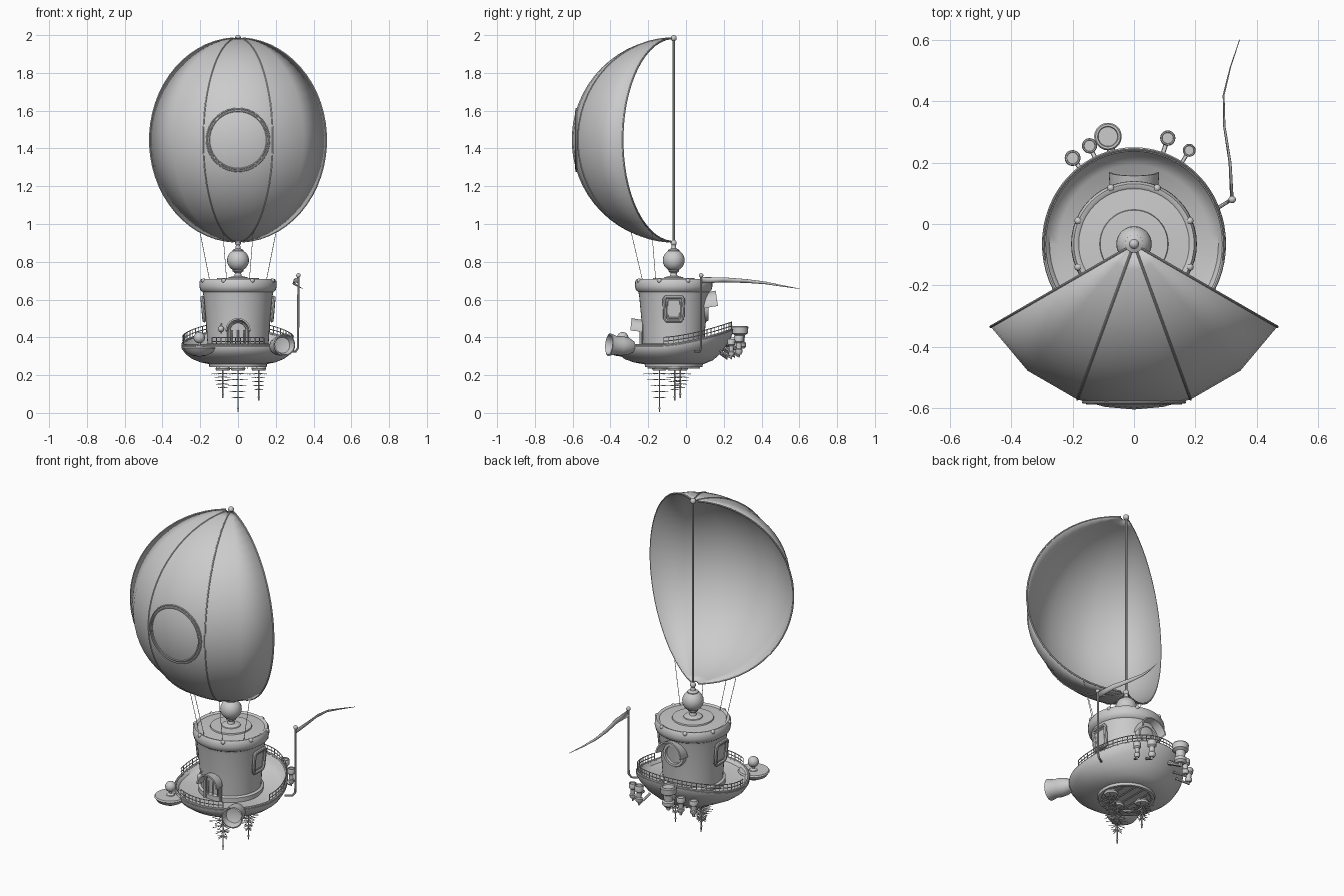
import bpy, bmesh, math
from math import sin, cos, radians, pi
from mathutils import Vector

if "Cube" in bpy.data.objects:
    bpy.data.objects.remove(bpy.data.objects["Cube"])

grey = bpy.data.materials.new("plain grey")
grey.use_nodes = True
grey.diffuse_color = (0.6, 0.6, 0.6, 1)
grey.node_tree.nodes["Principled BSDF"].inputs["Base Color"].default_value = (0.6, 0.6, 0.6, 1)
CY = -0.065   # y of the mast and tower axis


def finish(name, mesh, loc=(0, 0, 0), axis=None):
    mesh.materials.clear()
    mesh.materials.append(grey)
    ob = bpy.data.objects.new(name, mesh)
    ob.location = loc
    if axis:
        ob.rotation_euler = Vector(axis).to_track_quat('Z', 'Y').to_euler()
    bpy.context.collection.objects.link(ob)
    bpy.ops.object.select_all(action='DESELECT')
    ob.select_set(True)
    bpy.context.view_layer.objects.active = ob
    bpy.ops.object.shade_smooth_by_angle(angle=radians(40))
    return ob


def lathe(name, profile, loc=(0, 0, 0), axis=None, steps=32, arc=2 * pi, warp=None):
    """Spin a (radius, height) profile about its own axis."""
    bm = bmesh.new()
    vs = [bm.verts.new((r, 0, z)) for r, z in profile]
    es = [bm.edges.new(p) for p in zip(vs, vs[1:])]
    bmesh.ops.spin(bm, geom=vs + es, cent=(0, 0, 0), axis=(0, 0, 1), angle=arc, steps=steps)
    bmesh.ops.remove_doubles(bm, verts=bm.verts[:], dist=1e-5)
    bmesh.ops.recalc_face_normals(bm, faces=bm.faces[:])
    if warp:
        for v in bm.verts:
            v.co = warp(v.co)
    mesh = bpy.data.meshes.new(name)
    bm.to_mesh(mesh)
    bm.free()
    return finish(name, mesh, loc, axis)


def tubes(name, paths, radius, cyclic=False, sides=2):
    """Round bars along one or more point paths."""
    cu = bpy.data.curves.new(name, 'CURVE')
    cu.dimensions = '3D'
    cu.bevel_depth, cu.bevel_resolution, cu.use_fill_caps = radius, sides, True
    for path in paths:
        sp = cu.splines.new('POLY')
        sp.points.add(len(path) - 1)
        for p, co in zip(sp.points, path):
            p.co = (*co, 1)
        sp.use_cyclic_u = cyclic
    tmp = bpy.data.objects.new(name + "_path", cu)
    bpy.context.collection.objects.link(tmp)
    dg = bpy.context.evaluated_depsgraph_get()
    mesh = bpy.data.meshes.new_from_object(tmp.evaluated_get(dg))
    bpy.data.objects.remove(tmp)
    return finish(name, mesh)


def ball(name, r, loc):
    prof = [(r * sin(pi * i / 12), -r * cos(pi * i / 12)) for i in range(13)]
    return lathe(name, prof, loc, steps=24)


def ring(r, y, z, n=40):
    return [(r * cos(2 * pi * i / n), y, z + r * sin(2 * pi * i / n)) for i in range(n)]


# Sail: a third of a hollow globe, hung on the mast
R, ZC = 0.54, 1.445


def globe(az, el, r=R):
    a, e = radians(az), radians(el)
    return Vector((r * cos(e) * cos(a), CY + r * cos(e) * sin(a), ZC + r * sin(e)))


bm = bmesh.new()
azimuths = [-150, -130, -110, -100, -90, -80, -70, -50, -30]
elevs = [-87 + 6 * i for i in range(30)]
rows = [[bm.verts.new(globe(a, e)) for e in elevs] for a in azimuths]
for r0, r1 in zip(rows, rows[1:]):
    for i in range(len(elevs) - 1):
        bm.faces.new((r0[i], r1[i], r1[i + 1], r0[i + 1]))
mesh = bpy.data.meshes.new("sail")
bm.to_mesh(mesh)
bm.free()
sail = finish("sail", mesh)
sail.modifiers.new("thickness", 'SOLIDIFY').thickness = 0.006
tubes("sail_seams", [[globe(a, e) for e in elevs] for a in (-150, -110, -70, -30)], 0.004)
tubes("sail_emblem_rings", [ring(r, CY - math.sqrt(R * R - r * r) - 0.002, ZC) for r in (0.153, 0.166)],
      0.004, True)
tubes("sail_ropes", [[(s * x0, y0, z0), (s * x1, y1, 0.7)] for s in (-1, 1) for x0, y0, z0, x1, y1 in
      ((0.2, -0.18, 0.95, 0.15, -0.16), (0.08, -0.29, 0.955, 0.06, -0.23))], 0.0015)

# Mast with its balls
tubes("mast", [[(0, CY, 0.88), (0, CY, 1.985)]], 0.006)
ball("mast_top_ball", 0.016, (0, CY, 1.984))
ball("mast_foot_ball", 0.016, (0, CY, 0.9))
ball("mast_globe", 0.058, (0, CY, 0.808))
lathe("mast_neck", [(0, 0.71), (0.055, 0.71), (0.05, 0.718), (0.02, 0.725), (0.016, 0.74),
                    (0.028, 0.75), (0.028, 0.76), (0, 0.76)], (0, CY, 0))
lathe("globe_cap", [(0.03, 0.85), (0.03, 0.862), (0.014, 0.87), (0.011, 0.89), (0, 0.89)], (0, CY, 0))

# Tower
lathe("tower", [(0.175, 0.33), (0.175, 0.362), (0.162, 0.368), (0.167, 0.45), (0.183, 0.62), (0.187, 0.64),
                (0.2, 0.65), (0.205, 0.67), (0.204, 0.695), (0.196, 0.708), (0.185, 0.706), (0.18, 0.702),
                (0.112, 0.706), (0.11, 0.713), (0, 0.715)], (0, CY, 0), steps=48)
for i in range(8):
    a = pi * (i + 0.5) / 4
    ball("collar_stud", 0.012, (0.197 * cos(a), CY + 0.197 * sin(a), 0.7))


# Hull: lathed bowl, stretched fore and aft, its rim sweeping up astern
def hull_warp(p):
    r = math.hypot(p.x, p.y)
    y = CY + p.y * 1.05
    lift = 0.085 * max(0, (y + 0.14) / 0.39) ** 1.6
    t = min(1, max(0, (r - 0.17) / 0.12))
    return Vector((p.x, y, p.z + lift * t))


def rim(deg, up=0.0, r=0.293):
    a = radians(deg)
    return hull_warp(Vector((r * cos(a), r * sin(a), 0.357 + up)))


lathe("hull", [(0, 0.258), (0.15, 0.258), (0.2, 0.267), (0.245, 0.284), (0.28, 0.31), (0.298, 0.336),
               (0.3, 0.352), (0.293, 0.36), (0.284, 0.355), (0.275, 0.342), (0.245, 0.336), (0, 0.336)],
      steps=64, warp=hull_warp)
tubes("hull_rim", [[rim(6 * i) for i in range(60)]], 0.007, True)

# Railings around the stern and across the bow
for name, a0, a1 in (("stern_rail", -10, 190), ("bow_rail", -118, -62)):
    n = (a1 - a0) // 5
    angles = [a0 + (a1 - a0) * i / n for i in range(n + 1)]
    tubes(name, [[rim(a, h) for a in angles] for h in (0.022, 0.042)], 0.0025)
    tubes(name + "_posts", [[rim(a), rim(a, 0.042)] for a in angles], 0.002, sides=1)

# Door with arched porch
arch = [(0.05 * cos(pi * i / 12), -0.236, 0.435 + 0.05 * sin(pi * i / 12)) for i in range(13)]
tubes("door_frame", [[(0.05, -0.236, 0.34)] + arch + [(-0.05, -0.236, 0.34)]], 0.009)
tubes("door_bars", [[(x, -0.234, 0.34), (x, -0.234, 0.44)] for x in (-0.03, 0, 0.03)], 0.004)
lathe("door_hood", [(0.05, 0), (0.062, 0), (0.066, 0.06), (0.058, 0.06), (0.05, 0)], (0, -0.235, 0.43),
      (0, -1, 0.1), 20, pi)
ball("door_lantern", 0.016, (-0.09, -0.225, 0.445))
tubes("lantern_arm", [[(-0.085, -0.19, 0.47), (-0.09, -0.225, 0.47), (-0.09, -0.225, 0.42)]], 0.004)

# Side windows
for s in (-1, 1):
    corners = [(0.042, 0.062), (0.05, 0.05), (0.046, -0.05), (0.036, -0.062)]
    loop = corners + [(-y, z) for y, z in reversed(corners)]
    frame = [(s * (0.184 + z * 0.09), CY + y, 0.55 + z) for y, z in loop]
    tubes("window_frame", [frame], 0.01, True)
    inner = [(s * (0.181 + z * 0.07), CY + y * 0.72, 0.55 + z * 0.76) for y, z in loop]
    tubes("window_inner_frame", [inner], 0.006, True)
    pane = bpy.data.meshes.new("window_pane")
    pane.from_pydata(frame, [], [list(range(len(frame)))])
    finish("window_pane", pane)

# Round stern window with hood
lathe("stern_window", [(0, 0.045), (0.05, 0.045), (0.052, 0.06), (0.066, 0.06), (0.07, 0.05), (0.07, 0)],
      (0, 0.06, 0.555), (0, 1, 0))
lathe("stern_window_hood", [(0.07, 0), (0.078, 0), (0.082, 0.075), (0.074, 0.075), (0.07, 0)],
      (0, 0.095, 0.555), (0, 1, 0.15), 20, pi)

# Bow platform with lamp, and flared horn opposite
lathe("bow_platform", [(0, -0.04), (0.04, -0.034), (0.07, -0.018), (0.085, 0.004), (0.08, 0.012), (0, 0.012)],
      (-0.205, -0.34, 0.338))
lathe("lamp_stand", [(0.024, 0), (0.022, 0.006), (0.008, 0.012), (0.008, 0.03)], (-0.205, -0.335, 0.348))
ball("lamp_globe", 0.03, (-0.205, -0.335, 0.398))
lathe("bow_horn", [(0, 0), (0.03, 0), (0.046, 0.03), (0.052, 0.07), (0.05, 0.1), (0.06, 0.135), (0.054, 0.138),
                   (0.042, 0.1), (0, 0.09)], (0.2, -0.28, 0.35), (0.33, -0.9, 0.08))

# Flagpole and pennant
tubes("flagpole", [[(0.27, 0.05, 0.325), (0.305, 0.072, 0.325), (0.318, 0.08, 0.345), (0.32, 0.08, 0.73)]], 0.006)
ball("flagpole_ball", 0.012, (0.32, 0.08, 0.728))
path = [(0.32, 0.08, 0.702), (0.314, 0.2, 0.704), (0.295, 0.32, 0.698), (0.293, 0.42, 0.688),
        (0.315, 0.51, 0.672), (0.345, 0.6, 0.657)]
verts = [(x + s * h * 0.3, y, z + s * h) for i, (x, y, z) in enumerate(path)
         for h in [0.016 * (1 - i / 5.2)] for s in (-1, 1)]
pennant = bpy.data.meshes.new("pennant")
pennant.from_pydata(verts, [], [(i, i + 2, i + 3, i + 1) for i in range(0, 10, 2)])
finish("pennant", pennant).modifiers.new("thickness", 'SOLIDIFY').thickness = 0.002

# Stern stacks, each on a bent pipe
for x, y, r, z, h in ((-0.085, 0.285, 0.045, 0.34, 0.12), (-0.145, 0.255, 0.025, 0.31, 0.09),
                      (-0.2, 0.215, 0.026, 0.3, 0.08), (0.11, 0.28, 0.025, 0.31, 0.1),
                      (0.18, 0.24, 0.021, 0.3, 0.09)):
    lathe("stern_stack", [(0, 0), (r * 0.5, 0), (r * 0.75, h * 0.1), (r * 0.75, h * 0.25), (r * 0.55, h * 0.3),
                          (r * 0.6, h * 0.6), (r * 0.95, h * 0.68), (r, h * 0.95), (r * 0.9, h),
                          (r * 0.75, h), (r * 0.7, h * 0.94), (0, h * 0.94)], (x, y, z), steps=20)
    tubes("stack_pipe", [[(x * 0.8, y * 0.75, z + 0.03), (x, y, z - 0.012), (x, y, z + 0.02)]], r * 0.3)

# Underside plate, grating and hanging branched aerials
lathe("underside_plate", [(0, 0.25), (0.13, 0.25), (0.135, 0.244), (0.152, 0.244), (0.155, 0.262)], (0, CY, 0))
tubes("underside_grating", [[(x, CY - w, 0.238), (x, CY + w, 0.238)] for x in (-0.1, -0.05, 0, 0.05, 0.1)
                            for w in [math.sqrt(0.0196 - x * x)]], 0.004)
for x, y, tip, reach in ((0, -0.14, 0.005, 0.085), (0.11, -0.06, 0.065, 0.055), (-0.08, -0.03, 0.08, 0.065)):
    lathe("aerial_base", [(0, 0.225), (0.035, 0.225), (0.04, 0.235), (0.03, 0.25)], (x, y, 0), steps=16)
    tubes("aerial_stem", [[(x, y, 0.25), (x, y, tip)]], 0.0035)
    ball("aerial_tip", 0.006, (x, y, tip + 0.02))
    twigs = []
    for k in range(5):
        z = 0.21 - k * (0.18 - tip) * 0.18
        for j in range(9):
            a = 2 * pi * (j + k * 0.4) / 9
            w = reach * (1 - 0.15 * k) * (0.75 + 0.25 * (j % 2))
            twigs.append([(x, y, z), (x + w * cos(a), y + w * sin(a), z - 0.004)])
    tubes("aerial_branches", twigs, 0.0018, sides=1)
